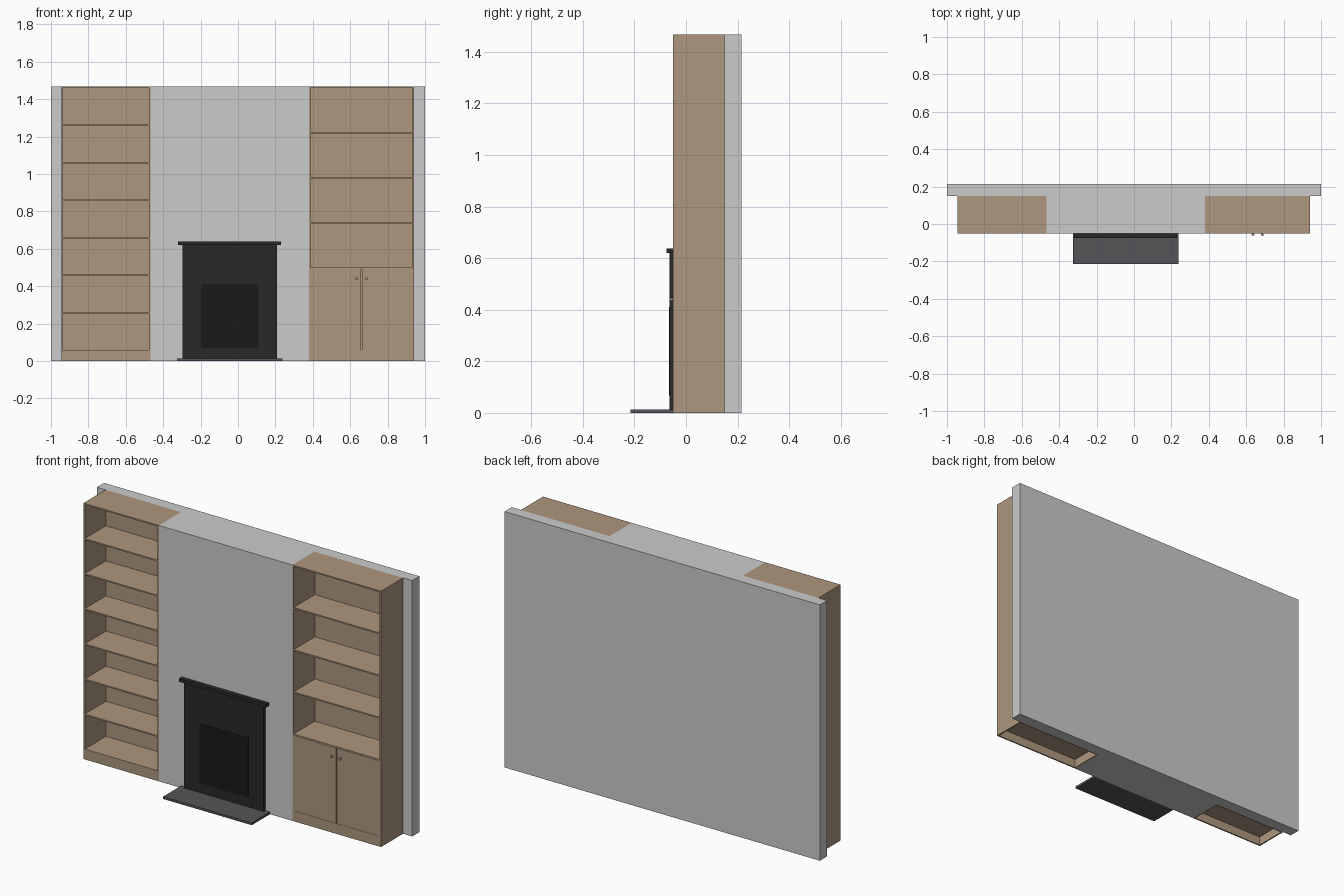
import bpy, bmesh
from math import pi
from mathutils import Matrix

if "Cube" in bpy.data.objects:
    bpy.data.objects.remove(bpy.data.objects["Cube"])


def material(name, rgb):
    m = bpy.data.materials.new(name)
    m.diffuse_color = (*rgb, 1)
    m.use_nodes = True
    m.node_tree.nodes["Principled BSDF"].inputs["Base Color"].default_value = m.diffuse_color
    return m


WOOD = material("wood", (0.42, 0.31, 0.21))
IRON = material("cast_iron", (0.022, 0.022, 0.023))
FIREBOX = material("firebox_black", (0.010, 0.010, 0.011))
SLATE = material("slate", (0.09, 0.09, 0.095))


def finish(name, bm, mat=None):
    bmesh.ops.recalc_face_normals(bm, faces=bm.faces)
    me = bpy.data.meshes.new(name)
    bm.to_mesh(me)
    bm.free()
    ob = bpy.data.objects.new(name, me)
    bpy.context.collection.objects.link(ob)
    if mat:
        me.materials.append(mat)
    return ob


def box(name, x, y, z, mat=None):
    bm = bmesh.new()
    bmesh.ops.create_cube(bm, size=1)
    for v in bm.verts:
        for i, (a, b) in enumerate((x, y, z)):
            v.co[i] = a if v.co[i] < 0 else b
    return finish(name, bm, mat)


H = 1.467                      # room height
FRONT, WALL, BACK = -0.05, 0.15, 0.215
T = 0.008                      # board thickness
PLINTH = 0.059

# wall with chimney breast, one extruded plan
plan = [(-1, BACK), (-1, WALL), (-0.467, WALL), (-0.467, FRONT),
        (0.38, FRONT), (0.38, WALL), (1, WALL), (1, BACK)]
bm = bmesh.new()
base = bm.faces.new([bm.verts.new((x, y, 0)) for x, y in plan])
ext = bmesh.ops.extrude_face_region(bm, geom=[base])["geom"]
bmesh.ops.translate(bm, vec=(0, 0, H),
                    verts=[g for g in ext if isinstance(g, bmesh.types.BMVert)])
finish("wall_and_chimney_breast", bm)


# alcove shelving: sides, back, plinth, and evenly spaced shelves
def shelving(name, x0, x1, first, count):
    inner = (x0 + T, x1 - T)
    box(name + "_side_left", (x0, x0 + T), (FRONT, WALL), (0, H), WOOD)
    box(name + "_side_right", (x1 - T, x1), (FRONT, WALL), (0, H), WOOD)
    box(name + "_back", inner, (WALL - T, WALL), (0, H), WOOD)
    box(name + "_plinth", inner, (FRONT, FRONT + T), (0, PLINTH - T), WOOD)
    box(name + "_top", inner, (FRONT, WALL - T), (H - T, H), WOOD)
    pitch = (H - first) / count
    for i in range(count):
        z = first + i * pitch
        box(f"{name}_shelf_{i + 1}", inner, (FRONT, WALL - T), (z - T, z), WOOD)


shelving("left_bookcase", -0.945, -0.467, PLINTH, 7)
shelving("right_bookcase", 0.38, 0.942, 0.50, 4)

# cupboard under the right shelves
box("cupboard_floor", (0.388, 0.934), (FRONT, WALL - T), (PLINTH - T, PLINTH), WOOD)
MID = 0.661
for side, s, edge in (("left", -1, 0.388), ("right", 1, 0.934)):
    xs = sorted((edge, MID + s * 0.003))
    box(f"cupboard_door_{side}", xs, (FRONT, FRONT + T), (PLINTH + 0.001, 0.491), WOOD)
    # round knob: short neck and wider head along y
    bm = bmesh.new()
    for r, y, d in ((0.004, -0.053, 0.007), (0.008, -0.059, 0.006)):
        bmesh.ops.create_cone(
            bm, cap_ends=True, segments=20, radius1=r, radius2=r, depth=d,
            matrix=Matrix.Translation((MID + s * 0.026, y, 0.44)) @ Matrix.Rotation(pi / 2, 4, "X"))
    knob = finish(f"cupboard_knob_{side}", bm, WOOD)
    bpy.context.view_layer.objects.active = knob
    knob.select_set(True)
    bpy.ops.object.shade_smooth_by_angle()
    knob.select_set(False)

# fireplace
box("fire_surround", (-0.298, 0.208), (-0.064, FRONT), (0.013, 0.62), IRON)
box("fire_opening", (-0.198, 0.11), (-0.0655, -0.06), (0.067, 0.41), FIREBOX)
box("mantel_shelf", (-0.321, 0.231), (-0.076, FRONT), (0.62, 0.638), IRON)
box("hearth", (-0.325, 0.238), (-0.215, FRONT), (0, 0.013), SLATE)
